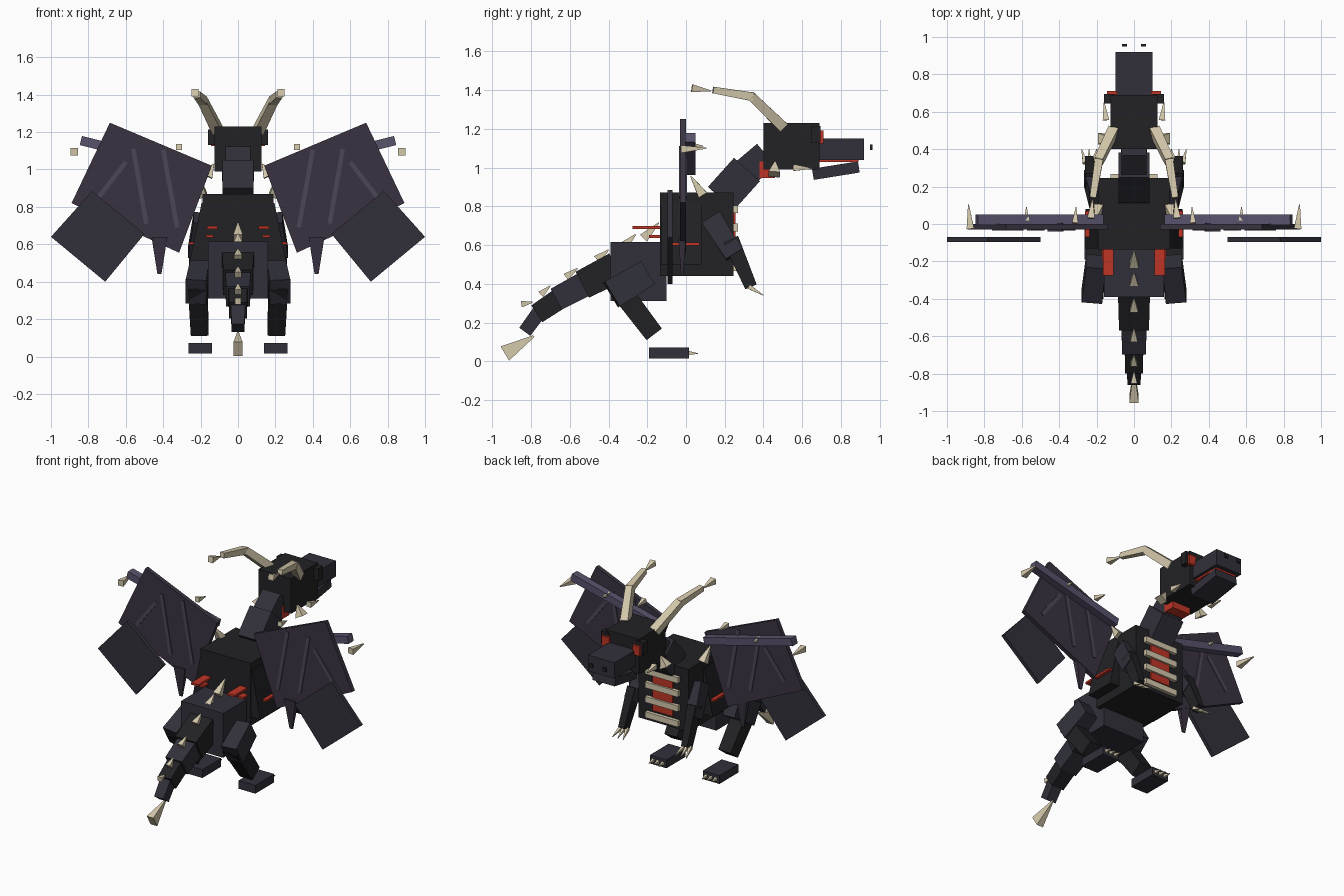
import bpy
from mathutils import Vector

if "Cube" in bpy.data.objects:
    bpy.data.objects.remove(bpy.data.objects["Cube"])


def material(name, r, g, b):
    m = bpy.data.materials.new(name)
    m.diffuse_color = (r, g, b, 1)
    m.use_nodes = True
    m.node_tree.nodes["Principled BSDF"].inputs["Base Color"].default_value = m.diffuse_color
    return m


DARK = material("charcoal", .016, .016, .019)
SLATE = material("slate", .031, .030, .043)
SKIN = material("wing_skin", .042, .032, .052)
RIB = material("wing_rib", .075, .062, .095)
BONE = material("wing_bone", .10, .085, .15)
IVORY = material("ivory", .66, .58, .41)
RED = material("ember", .52, .035, .018)


def hull(name, ring_a, ring_b, mat):
    """Closed solid between two four-sided rings."""
    faces = [(3, 2, 1, 0), (4, 5, 6, 7)]
    faces += [(i, (i + 1) % 4, (i + 1) % 4 + 4, i + 4) for i in range(4)]
    me = bpy.data.meshes.new(name)
    me.from_pydata([tuple(v) for v in ring_a + ring_b], [], faces)
    me.materials.append(mat)
    ob = bpy.data.objects.new(name, me)
    bpy.context.collection.objects.link(ob)
    return ob


def box(name, x, y, z, mat):
    """Box from (min, max) ranges."""
    ring = [(x[0], y[0]), (x[1], y[0]), (x[1], y[1]), (x[0], y[1])]
    return hull(name, [(a, b, z[0]) for a, b in ring], [(a, b, z[1]) for a, b in ring], mat)


def beam(name, a, b, w, h, mat, end=1.0, ref=(1, 0, 0)):
    """Square beam from a to b; w lies along ref, end scales the far cap."""
    a, b, ref = Vector(a), Vector(b), Vector(ref)
    d = (b - a).normalized()
    u = (ref - d * ref.dot(d)).normalized()
    v = d.cross(u)
    corners = [(-1, -1), (1, -1), (1, 1), (-1, 1)]

    def ring(p, s):
        return [p + u * (i * w * s / 2) + v * (j * h * s / 2) for i, j in corners]
    return hull(name, ring(a, 1), ring(b, end), mat)


def spike(name, a, b, w, mat=IVORY, h=None):
    return beam(name, a, b, w, h or w, mat, end=.12)


def plate(name, pts, y0, y1, mat):
    """Thin slab in the xz plane."""
    if pts[0][0] < 0:
        pts = pts[::-1]
    return hull(name, [(x, y1, z) for x, z in pts], [(x, y0, z) for x, z in pts], mat)


# Torso and hips
box("chest", (-.19, .19), (-.135, .245), (.44, .87), DARK)
box("hips", (-.16, .16), (-.39, -.10), (.31, .615), SLATE)
box("chest_glow", (-.075, .075), (.24, .255), (.52, .80), RED)
for i, z in enumerate((.785, .69, .59, .485)):
    box(f"rib_bar_{i}", (-.125, .125), (.24, .268), (z - .02, z + .02), IVORY)

# Neck, head and jaw
beam("neck_lower", (0, .18, .84), (0, .315, .99), .165, .18, SLATE)
beam("neck_upper", (0, .285, .955), (0, .415, 1.065), .135, .15, SLATE)
box("throat_glow", (-.07, .07), (.38, .46), (.945, 1.03), RED)
box("head", (-.125, .125), (.40, .69), (.99, 1.23), DARK)
box("snout", (-.10, .10), (.69, .92), (1.04, 1.15), SLATE)
box("mouth_glow", (-.08, .08), (.68, .89), (1.028, 1.04), RED)
beam("jaw", (0, .655, .965), (0, .892, 1.003), .17, .058, SLATE)

# Tail
TAIL = [((-.36, .485), (-.535, .395), .17, .16), ((-.52, .40), (-.67, .32), .135, .13),
        ((-.65, .325), (-.77, .245), .10, .11), ((-.75, .265), (-.832, .152), .075, .075)]
for i, (a, b, w, h) in enumerate(TAIL):
    beam(f"tail_{i}", (0, *a), (0, *b), w, h, SLATE if i % 2 else DARK, end=.94)
spike("tail_blade", (0, -.935, .04), (0, -.785, .13), .05, h=.085)

# Back spines, pointing forward and up
SPINES = [(-.22, .635, -.14, .715, .05), (-.315, .60, -.26, .655, .045), (-.46, .525, -.40, .575, .045),
          (-.62, .435, -.56, .48, .04), (-.75, .345, -.70, .39, .036), (-.85, .295, -.79, .305, .034)]
for i, (y0, z0, y1, z1, w) in enumerate(SPINES):
    spike(f"back_spine_{i}", (0, y0, z0), (0, y1, z1), w)

for s, side in ((1, "right"), (-1, "left")):
    def nm(part):
        return f"{part}_{side}"

    def P(x, y, z):
        return (s * x, y, z)

    def sbox(part, x, y, z, mat):
        box(nm(part), tuple(sorted((s * x[0], s * x[1]))), y, z, mat)

    # Face: brow, eye, nostril, cheek tusks
    sbox("brow", (.10, .16), (.645, .695), (1.13, 1.215), DARK)
    sbox("eye", (.09, .145), (.685, .71), (1.125, 1.19), RED)
    sbox("nostril", (.037, .063), (.95, .962), (1.09, 1.118), DARK)
    spike(nm("cheek_tusk"), P(.165, .455, .965), P(.13, .46, 1.03), .06)
    spike(nm("jaw_tusk"), P(.15, .555, 1.0), P(.16, .65, .995), .035)

    # Horns
    beam(nm("horn_root"), P(.11, .50, 1.21), P(.19, .335, 1.37), .055, .055, IVORY, end=.85)
    beam(nm("horn_middle"), P(.187, .345, 1.365), P(.22, .14, 1.40), .045, .045, IVORY, end=.75)
    spike(nm("horn_tip"), P(.23, .03, 1.41), P(.222, .13, 1.395), .04)

    # Flank with glowing crack, and back vents
    hull(nm("flank"), [P(.10, -.13, .50), P(.26, -.13, .50), P(.26, .08, .50), P(.10, .08, .50)][::s],
         [P(.10, -.13, .82), P(.195, -.13, .82), P(.195, .08, .82), P(.10, .08, .82)][::s], DARK)
    sbox("flank_crack", (.20, .262), (-.07, .07), (.598, .612), RED)
    sbox("vent_upper", (.11, .165), (-.275, -.13), (.683, .697), RED)
    sbox("vent_lower", (.13, .17), (-.19, -.13), (.637, .651), RED)
    spike(nm("shoulder_spike"), P(.19, .085, .86), P(.205, .025, .955), .05)

    # Arms and claws
    beam(nm("upper_arm"), P(.20, .13, .74), P(.235, .25, .55), .075, .11, SLATE, end=.9)
    beam(nm("forearm"), P(.23, .23, .63), P(.24, .335, .385), .06, .085, DARK, end=.75)
    for i in (-1, 0, 1):
        spike(nm(f"hand_claw_{i + 1}"), P(.24 + i * .022, .325, .385), P(.24 + i * .04, .40, .34), .024)

    # Legs
    beam(nm("thigh"), P(.225, -.385, .345), P(.205, -.20, .455), .11, .15, SLATE, end=.92)
    beam(nm("shin"), P(.215, -.355, .39), P(.205, -.165, .14), .105, .11, DARK, end=.9)
    sbox("foot", (.138, .265), (-.19, .015), (.015, .072), SLATE)
    for i in range(3):
        x = .165 + i * .037
        spike(nm(f"toe_claw_{i}"), P(x, .005, .043), P(x, .062, .04), .024)

    # Wing: arm bone, main and outer membranes, ribs, trailing point, claws
    def wing(part, pts, y0, y1, mat):
        plate(nm(part), [(s * x, z) for x, z in pts], y0, y1, mat)

    wing("membrane", [(.685, 1.25), (.14, 1.02), (.315, .555), (.89, .82)], -.03, 0, SKIN)
    wing("outer_membrane", [(.78, .885), (.50, .655), (.71, .40), (1.0, .64)], -.095, -.07, SLATE)
    beam(nm("wing_bone"), P(.84, .022, 1.155), P(.17, .022, .985), .055, .05, BONE, ref=(0, 1, 0))
    for i, (a, b) in enumerate((((.60, 1.04), (.75, .845)), ((.56, 1.11), (.49, .71)), ((.40, 1.105), (.325, .69)))):
        for y in (-.03, 0):
            beam(nm(f"wing_rib_{i}_{'back' if y else 'front'}"), P(a[0], y, a[1]), P(b[0], y, b[1]),
                 .012, .024, RIB, ref=(0, 1, 0))
    beam(nm("wing_point"), P(.42, -.02, .64), P(.42, -.02, .44), .085, .04, SKIN, end=.25)
    spike(nm("wing_tip_claw"), P(.875, -.025, 1.095), P(.885, .105, 1.10), .04)
    spike(nm("wing_inner_claw"), P(.315, .005, 1.12), P(.31, .09, 1.11), .032)
    spike(nm("wing_middle_claw"), P(.575, .02, 1.10), P(.575, .09, 1.10), .03)
